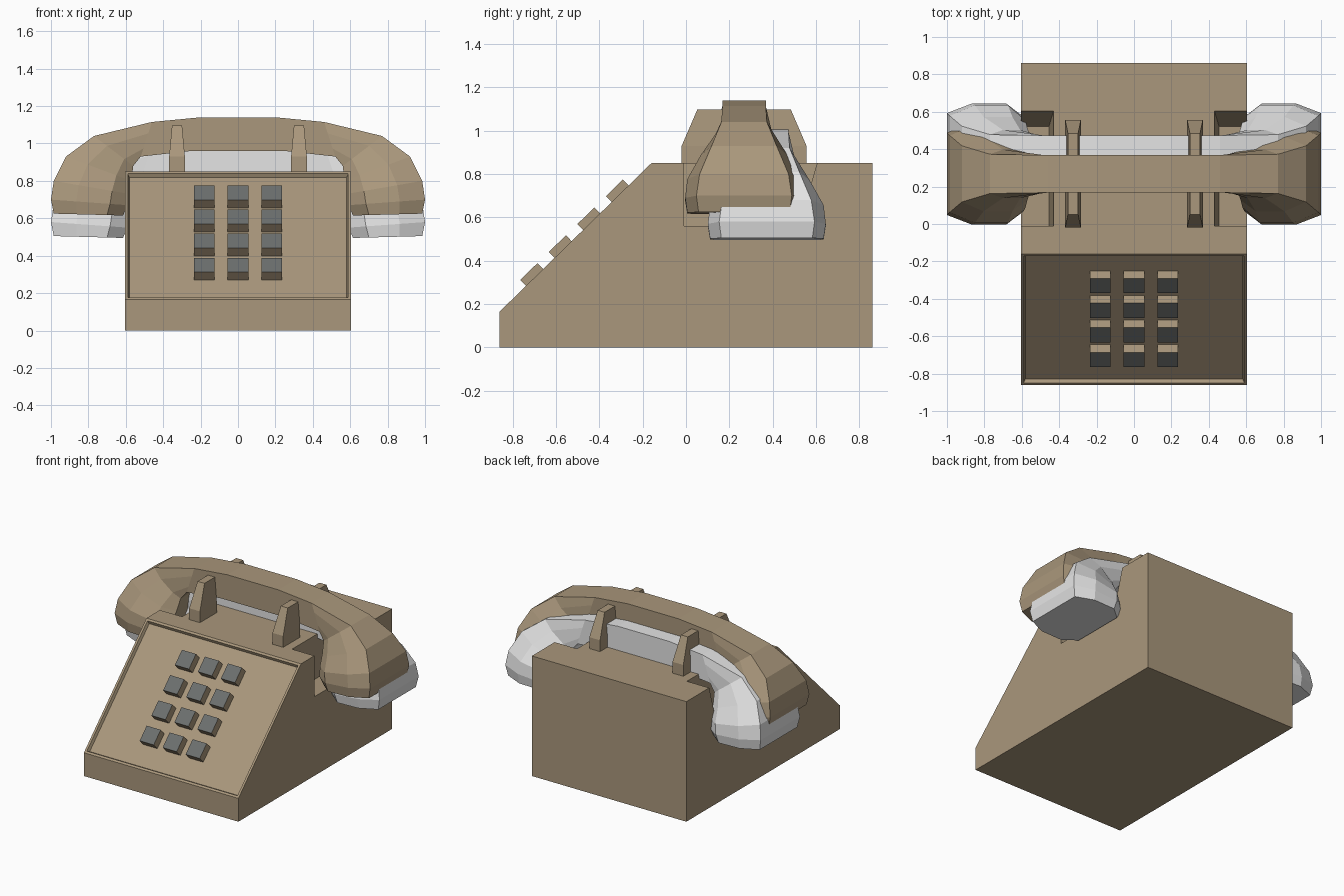
import bpy, bmesh, math
from mathutils import Vector

cube = bpy.data.objects.get("Cube")
if cube:
    bpy.data.objects.remove(cube, do_unlink=True)


def material(name, rgb):
    m = bpy.data.materials.new(name)
    m.use_nodes = True
    m.diffuse_color = (*rgb, 1)
    m.node_tree.nodes["Principled BSDF"].inputs["Base Color"].default_value = (*rgb, 1)
    return m


tan = material("tan plastic", (0.40, 0.31, 0.20))
white = material("white plastic", (0.78, 0.78, 0.78))
grey = material("grey key", (0.15, 0.16, 0.155))


def make_object(name, bm, *mats):
    bmesh.ops.recalc_face_normals(bm, faces=bm.faces)
    mesh = bpy.data.meshes.new(name)
    bm.to_mesh(mesh)
    bm.free()
    for m in mats:
        mesh.materials.append(m)
    ob = bpy.data.objects.new(name, mesh)
    bpy.context.collection.objects.link(ob)
    return ob


def loft(loops):
    """Closed solid through rings with equal vertex counts."""
    bm = bmesh.new()
    rings = [[bm.verts.new(p) for p in loop] for loop in loops]
    n = len(rings[0])
    for a, b in zip(rings, rings[1:]):
        for i in range(n):
            j = (i + 1) % n
            bm.faces.new((a[i], a[j], b[j], b[i]))
    bm.faces.new(rings[0])
    bm.faces.new(rings[-1][::-1])
    bmesh.ops.recalc_face_normals(bm, faces=bm.faces)
    return bm


def rect(x0, x1, y0, y1, z):
    return [(x0, y0, z), (x1, y0, z), (x1, y1, z), (x0, y1, z)]


# Wedge body with a recessed keypad panel on the slope
low, high = Vector((0, -0.86, 0.165)), Vector((0, -0.16, 0.85))
up = (high - low).normalized()
out = Vector((0, -up.z, up.y))
profile = [(-0.86, 0), (0.86, 0), (0.86, 0.85), (high.y, high.z), (low.y, low.z)]
bm = loft([[(x, y, z) for y, z in profile] for x in (-0.605, 0.605)])
bm.normal_update()
slope = max(bm.faces, key=lambda f: f.normal.dot(out))
bmesh.ops.inset_individual(bm, faces=[slope], thickness=0.022, depth=0)
bmesh.ops.inset_individual(bm, faces=[slope], thickness=0.012, depth=-0.02)
body = make_object("body", bm, tan)

# Side pockets under the handset cups, with sloping walls
for s in (-1, 1):
    bm = loft([rect(s * 0.455, s * 0.8, -0.01, 0.52, 0.56),
               rect(s * 0.43, s * 0.8, -0.01, 0.605, 0.851),
               rect(s * 0.43, s * 0.8, -0.01, 0.605, 1.0)])
    cutter = make_object("pocket_cutter", bm, tan)
    cutter.hide_render = True
    mod = body.modifiers.new("pocket", "BOOLEAN")
    mod.operation = "DIFFERENCE"
    mod.solver = "EXACT"
    mod.object = cutter
    graph = bpy.context.evaluated_depsgraph_get()
    body.data = bpy.data.meshes.new_from_object(body.evaluated_get(graph))
    body.modifiers.clear()
    bpy.data.objects.remove(cutter, do_unlink=True)

# Keypad: three columns by four rows, grey caps on tan stems
for row in range(4):
    for col in range(3):
        centre = low + up * (0.226 + 0.184 * row) + Vector((0.18 * (col - 1), 0, 0))
        loops = []
        for height in (-0.022, 0.038):
            loops.append([centre + Vector((a * 0.055, 0, 0)) + up * (b * 0.055) + out * height
                          for a, b in ((-1, -1), (1, -1), (1, 1), (-1, 1))])
        key = make_object(f"key_{row + 1}_{col + 1}", loft(loops), tan, grey)
        for f in key.data.polygons:
            f.material_index = int(f.normal.dot(out) > 0.9)

# Cradle prongs, mirrored front to back around the handset
MID = 0.268
for side, s in (("right", -1), ("left", 1)):
    for end, e in (("front", -1), ("back", 1)):
        def ring(outer, inner, half, z):
            return [(s * 0.326 + a * half, MID + e * d, z)
                    for a, d in ((-1, outer), (1, outer), (1, inner), (-1, inner))]
        bm = loft([ring(0.288, 0.10, 0.042, 0.84), ring(0.288, 0.10, 0.042, 0.93),
                   ring(0.216, 0.10, 0.027, 1.097)])
        make_object(f"cradle_prong_{end}_{side}", bm, tan)

# Handset half: outer x,z / inner x,z / half widths of outer, middle and inner edges
sections = [
    ((0.20, 1.14), (0.25, 0.96), (0.10, 0.10, 0.10)),
    ((0.46, 1.115), (0.52, 0.93), (0.10, 0.10, 0.10)),
    ((0.77, 1.04), (0.56, 0.88), (0.105, 0.13, 0.11)),
    ((0.92, 0.93), (0.57, 0.80), (0.15, 0.20, 0.14)),
    ((0.985, 0.80), (0.58, 0.73), (0.205, 0.262, 0.18)),
    ((1.0, 0.70), (0.59, 0.67), (0.22, 0.272, 0.20)),
    ((0.985, 0.625), (0.615, 0.615), (0.21, 0.262, 0.19)),
]


def section_ring(sec, s, dy, dz):
    (ox, oz), (ix, iz), (wo, wm, wi) = sec
    half = [(0, wo), (0.33, wm), (0.77, wm), (1, wi)]
    pts = half + [(t, -w) for t, w in reversed(half)]
    return [(s * (ox + (ix - ox) * t), MID + w + dy, oz + (iz - oz) * t + dz) for t, w in pts]


def handset(name, mat, dy, dz):
    loops = [section_ring(c, -1, dy, dz) for c in reversed(sections)]
    loops += [section_ring(c, 1, dy, dz) for c in sections]
    make_object(name, loft(loops), mat)


handset("handset_upper_shell", tan, 0, 0)
handset("handset_lower_shell", white, 0.105, -0.12)
